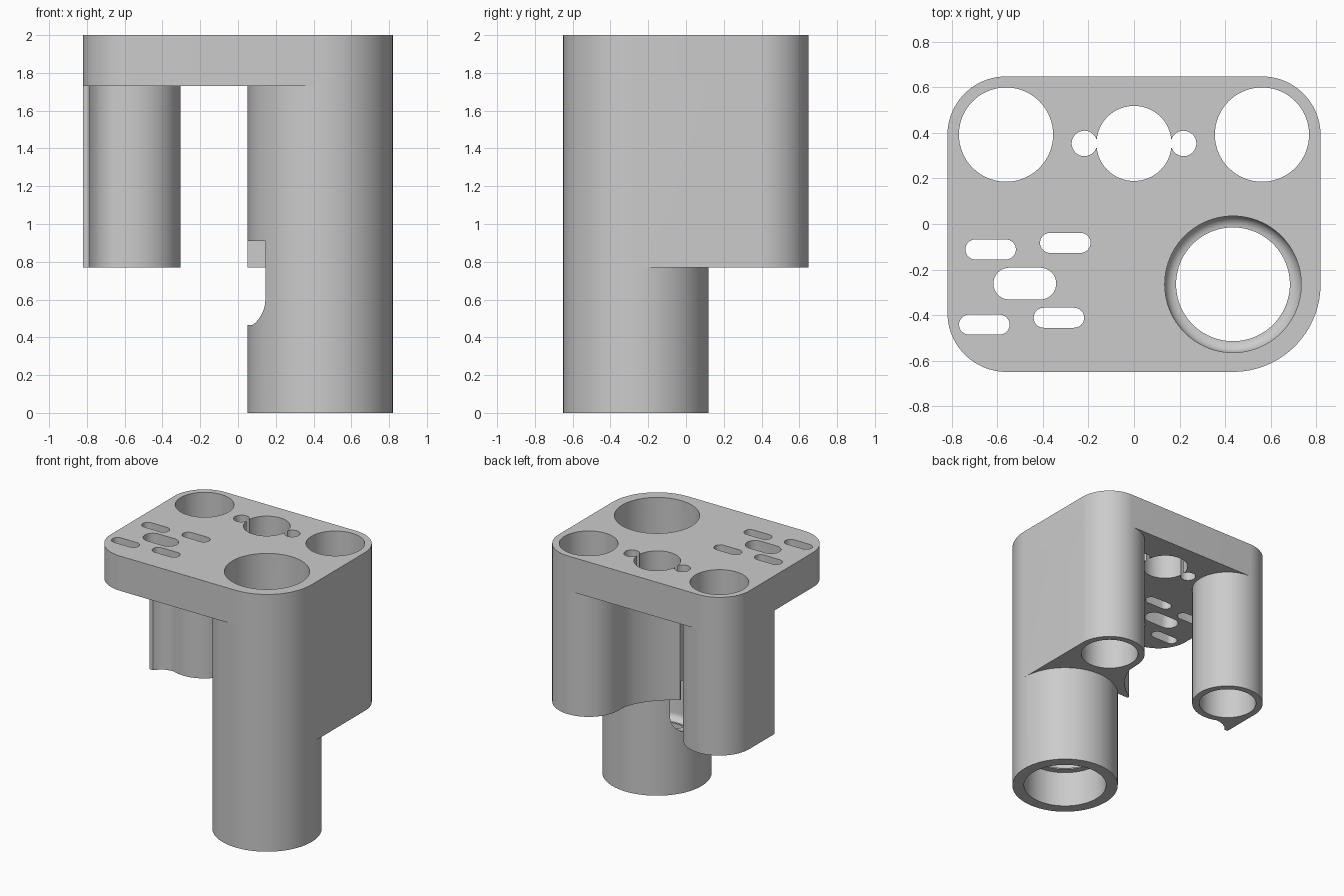
import bpy, bmesh
from math import sin, cos, pi, radians

if "Cube" in bpy.data.objects:
    bpy.data.objects.remove(bpy.data.objects["Cube"])

grey = bpy.data.materials.new("plain grey")
grey.use_nodes = True
grey.diffuse_color = (0.6, 0.6, 0.6, 1)
grey.node_tree.nodes["Principled BSDF"].inputs["Base Color"].default_value = (0.6, 0.6, 0.6, 1)

TOP, DECK, FOOT = 2.0, 1.73, 0.77
INSIDE = 1.86                      # legs end inside the plate
TOWER, TOWER_R = (0.435, -0.265), 0.385
BOSS_X, BOSS_Y, BOSS_R = 0.5625, 0.391, 0.2575
SIDE, BACK = 0.82, 0.65


def arc(cx, cy, r, a0, a1, steps):
    return [(cx + r * cos(radians(a0 + (a1 - a0) * i / steps)),
             cy + r * sin(radians(a0 + (a1 - a0) * i / steps))) for i in range(steps + 1)]


def circle(cx, cy, r, n=96):
    return arc(cx, cy, r, 0, 360, n)[:-1]


def slot(cx, cy, half, r):
    return arc(cx + half - r, cy, r, -90, 90, 16) + arc(cx - half + r, cy, r, 90, 270, 16)


def loft(name, rings):
    """Closed solid through rings of 3D points."""
    bm = bmesh.new()
    loops = [[bm.verts.new(p) for p in ring] for ring in rings]
    n = len(loops[0])
    for a, b in zip(loops, loops[1:]):
        for i in range(n):
            j = (i + 1) % n
            bm.faces.new((a[i], a[j], b[j], b[i]))
    bm.faces.new(loops[0][::-1])
    bm.faces.new(loops[-1])
    bmesh.ops.recalc_face_normals(bm, faces=bm.faces)
    mesh = bpy.data.meshes.new(name)
    bm.to_mesh(mesh)
    bm.free()
    mesh.materials.append(grey)
    ob = bpy.data.objects.new(name, mesh)
    bpy.context.collection.objects.link(ob)
    return ob


def prism(name, outline, z0, z1):
    return loft(name, [[(x, y, z) for x, y in outline] for z in (z0, z1)])


def combine(target, other, operation):
    mod = target.modifiers.new(operation.lower(), 'BOOLEAN')
    mod.operation, mod.solver, mod.object = operation, 'EXACT', other
    bpy.context.view_layer.objects.active = target
    bpy.ops.object.modifier_apply(modifier=mod.name)
    bpy.data.objects.remove(other)


# Top plate with four rounded corners
plate = (arc(BOSS_X, BOSS_Y, BOSS_R, 0, 90, 24) + arc(-BOSS_X, BOSS_Y, BOSS_R, 90, 180, 24)
         + arc(-SIDE + 0.26, -BACK + 0.26, 0.26, 180, 270, 24)
         + arc(*TOWER, TOWER_R, 270, 360, 24))
body = prism("holder_body", plate, DECK, TOP)

# Tall tube
tower = prism("tower", circle(*TOWER, TOWER_R), 0, INSIDE)

# Block joining the tall tube to the back tube, with a hollowed inner side
block_outline = (arc(BOSS_X, BOSS_Y, BOSS_R, 0, 180, 48)
                 + [(0.3, 0.31), (0.27, 0.235), (0.225, 0.16), (0.17, 0.098), (0.11, 0.045),
                    (0.05, 0.005), (0.05, TOWER[1]), (TOWER[0], TOWER[1] - 0.1),
                    (SIDE, TOWER[1])])
block = prism("side_block", block_outline, FOOT, INSIDE)

# Back leg with a short fin along the outer side
leg_outline = (arc(-BOSS_X, BOSS_Y, BOSS_R, -112, 180, 78)
               + [(-SIDE, 0.085), (-0.79, 0.085), (-0.765, 0.115), (-0.73, 0.138), (-0.69, 0.15)])
leg = prism("back_leg", leg_outline, FOOT, INSIDE)

for part in (tower, block, leg):
    combine(body, part, 'UNION')

# Tall bore with an inner lip
bore = ([(0.3, -0.1), (0.3, 0.28), (0.25, 0.28)]
        + arc(0.25, 0.34, 0.05, -90, 0, 8) + [(0.3, TOP + 0.1)])
cutters = [loft("bore", [[(x, y, z) for x, y in circle(*TOWER, r)] for r, z in bore])]

# Window through the inner wall of the tall tube
y0, y1, z0, z1, r = TOWER[1] - 0.253, TOWER[1] + 0.253, 0.465, 0.91, 0.135
window = arc(y0 + r, z0 + r, r, 180, 270, 12) + arc(y1 - r, z0 + r, r, 270, 360, 12) + [(y1, z1), (y0, z1)]
cutters.append(loft("window", [[(x, y, z) for y, z in window] for x in (-0.2, TOWER[0])]))

# Round holes and slots through the plate
holes = [circle(0, 0.354, 0.165)]
for s in (-1, 1):
    holes += [circle(s * BOSS_X, 0.393, 0.207), circle(s * 0.218, 0.354, 0.056, 48)]
for x, y in ((-0.63, -0.112), (-0.302, -0.083), (-0.658, -0.442), (-0.33, -0.412)):
    holes.append(slot(x, y, 0.111, 0.044))
holes.append(slot(-0.48, -0.262, 0.138, 0.07))
cutters += [prism("hole", h, FOOT - 0.1, TOP + 0.1) for h in holes]

for c in cutters:
    combine(body, c, 'DIFFERENCE')

# Smooth round walls, sharp rims
bpy.ops.object.select_all(action='DESELECT')
body.select_set(True)
bpy.context.view_layer.objects.active = body
bpy.ops.object.shade_smooth_by_angle(angle=radians(30))
